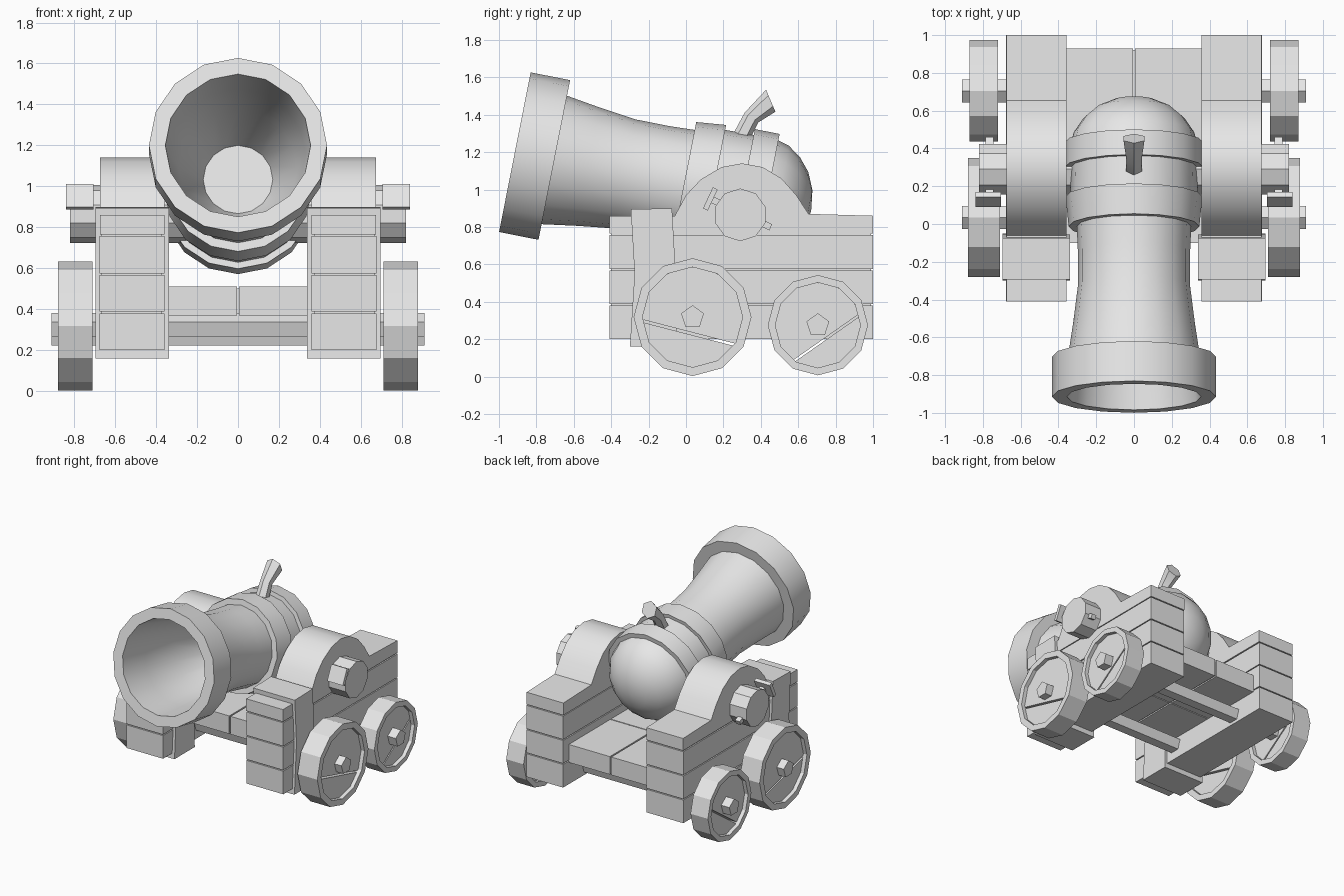
import bpy, bmesh, math
from mathutils import Vector

if "Cube" in bpy.data.objects:
    bpy.data.objects.remove(bpy.data.objects["Cube"])

grey = bpy.data.materials.new("plain_grey")
grey.diffuse_color = (0.8, 0.8, 0.8, 1)
grey.use_nodes = True
grey.node_tree.nodes["Principled BSDF"].inputs["Base Color"].default_value = grey.diffuse_color


def finish(name, bm, mirror=False):
    bmesh.ops.recalc_face_normals(bm, faces=bm.faces[:])
    mesh = bpy.data.meshes.new(name)
    bm.to_mesh(mesh)
    bm.free()
    mesh.materials.append(grey)
    ob = bpy.data.objects.new(name, mesh)
    bpy.context.collection.objects.link(ob)
    if mirror:
        ob.modifiers.new("mirror", 'MIRROR')
    return ob


def prism(name, pts, x0, x1, mirror=True):
    """Side outline in (y, z), extruded along x."""
    bm = bmesh.new()
    face = bm.faces.new([bm.verts.new((x0, y, z)) for y, z in pts])
    new = bmesh.ops.extrude_face_region(bm, geom=[face])
    verts = [g for g in new["geom"] if isinstance(g, bmesh.types.BMVert)]
    bmesh.ops.translate(bm, verts=verts, vec=(x1 - x0, 0, 0))
    return finish(name, bm, mirror)


def box(name, x0, x1, y0, y1, z0, z1, mirror=True):
    return prism(name, [(y0, z0), (y1, z0), (y1, z1), (y0, z1)], x0, x1, mirror)


def lathe(name, base, axis, up, profile, sides, closed=False, mirror=False):
    """Turn a profile of (distance, radius) around an axis."""
    base, d, u = Vector(base), Vector(axis).normalized(), Vector(up).normalized()
    w = d.cross(u)
    bm = bmesh.new()
    rings = []
    for t, r in profile:
        if r == 0:
            rings.append([bm.verts.new(base + d * t)] * sides)
        else:
            rings.append([bm.verts.new(base + d * t + r * (
                u * math.cos(math.tau * i / sides) + w * math.sin(math.tau * i / sides)))
                for i in range(sides)])
    pairs = list(zip(rings, rings[1:]))
    if closed:
        pairs.append((rings[-1], rings[0]))
    for a, b in pairs:
        for i in range(sides):
            j = (i + 1) % sides
            bm.faces.new(list(dict.fromkeys([a[i], a[j], b[j], b[i]])))
    return finish(name, bm, mirror)


# Barrel with open bore, flared rim, two bands and a domed breech
lathe("barrel", (0, -0.915, 1.2), (0, 0.981, -0.194), (0, 0.194, 0.981), [
    (0.86, 0), (0.86, 0.17), (0.55, 0.29), (0.25, 0.33), (0, 0.355), (0, 0.435),
    (0.215, 0.435), (0.215, 0.35), (0.4, 0.322), (0.6, 0.297), (0.78, 0.297), (0.92, 0.303),
    (0.92, 0.346), (1.08, 0.362), (1.08, 0.335), (1.235, 0.338),
    (1.235, 0.37), (1.37, 0.37), (1.37, 0.335), (1.43, 0.318), (1.5, 0.27),
    (1.56, 0.2), (1.6, 0.11), (1.615, 0)], 16)

# Flared vent horn on the breech
bm = bmesh.new()
rings = []
for cy, cz, r, tilt in ((0.29, 1.27, 0.05, 0.1), (0.35, 1.385, 0.045, 0.6), (0.453, 1.475, 0.064, 1.17)):
    rings.append([bm.verts.new((r * math.sin(a), cy - r * math.cos(a) * math.cos(tilt),
                                cz + r * math.cos(a) * math.sin(tilt)))
                  for a in [math.tau * i / 6 for i in range(6)]])
for a, b in zip(rings, rings[1:]):
    for i in range(6):
        j = (i + 1) % 6
        bm.faces.new((a[i], a[j], b[j], b[i]))
bm.faces.new(rings[0])
bm.faces.new(rings[-1])
finish("vent_horn", bm)

# Stacked cheek planks
for i, (z0, z1) in enumerate(((0.2, 0.38), (0.388, 0.567), (0.575, 0.757))):
    box(f"cheek_plank_{i + 1}", 0.36, 0.677, -0.41, 1.0, z0, z1)
box("cheek_core", 0.37, 0.667, -0.4, 0.99, 0.21, 0.8)
prism("cheek_top", [
    (-0.41, 0.765), (1.0, 0.765), (1.0, 0.86), (0.655, 0.87), (0.59, 0.97), (0.51, 1.06),
    (0.41, 1.12), (0.3, 1.14), (0.19, 1.12), (0.08, 1.055), (0.0, 0.97), (-0.06, 0.86),
    (-0.41, 0.86)], 0.358, 0.675)

# Upright brace blocks wrapping the cheeks
prism("brace", [(-0.3, 0.16), (-0.05, 0.16), (-0.055, 0.55), (-0.075, 0.9), (-0.295, 0.895),
                (-0.275, 0.55)], 0.338, 0.697)

# Bed boards between the cheeks
box("bed_rear_board", 0.006, 0.365, 0.42, 0.93, 0.37, 0.51)
box("bed_front_board", 0.006, 0.365, -0.1, 0.412, 0.37, 0.51)
box("bed_core", -0.36, 0.36, -0.09, 0.92, 0.38, 0.5, False)

# Trunnion and its linchpin
lathe("trunnion", (-0.82, 0.29, 0.865), (1, 0, 0), (0, 0, 1),
      [(0, 0), (0, 0.141), (1.64, 0.141), (1.64, 0)], 10)


def slanted(name, centre, along, across, x0, x1):
    d = Vector((0.905, -0.425))
    n = Vector((0.425, 0.905))
    c = Vector(centre)
    prism(name, [tuple(c + d * a * along + n * b * across)
                 for a, b in ((-1, -1), (1, -1), (1, 1), (-1, 1))], x0, x1)


slanted("pin_shaft", (0.29, 0.875), 0.18, 0.018, 0.745, 0.785)
slanted("pin_head", (0.13, 0.95), 0.014, 0.062, 0.705, 0.84)


# Wheels: rim, two recessed half boards, hub axle
def wheel(name, y, z, r, x0, x1, start, end):
    ri = r * 0.85
    lathe(name + "_rim", (0, y, z), (1, 0, 0), (0, 0, 1),
          [(x0, ri), (x0, r), (x1, r), (x1, ri)], 12, True, True)
    for half, a0, a1 in (("upper", end + 1.5, start - 1.5), ("lower", start + 1.5, end - 1.5)):
        span = (a1 - a0) % 360
        n = 8
        pts = []
        for i in range(n + 1):
            a = math.radians(a0 + span * i / n)
            pts.append((y + ri * 1.02 * math.cos(a), z + ri * 1.02 * math.sin(a)))
        prism(f"{name}_{half}_board", pts, x0 + 0.03, x1 - 0.03)
    lathe(name + "_axle", (-0.91, y, z), (1, 0, 0), (0, 0, 1),
          [(0, 0), (0, 0.064), (1.82, 0.064), (1.82, 0)], 5)


wheel("front_wheel", 0.035, 0.318, 0.315, 0.71, 0.88, 184, 327)
wheel("rear_wheel", 0.705, 0.275, 0.268, 0.72, 0.87, 236, 14)

# Smooth round surfaces, keep hard edges
for ob in bpy.context.collection.objects:
    ob.select_set(True)
    bpy.context.view_layer.objects.active = ob
bpy.ops.object.shade_smooth_by_angle(angle=math.radians(29))
